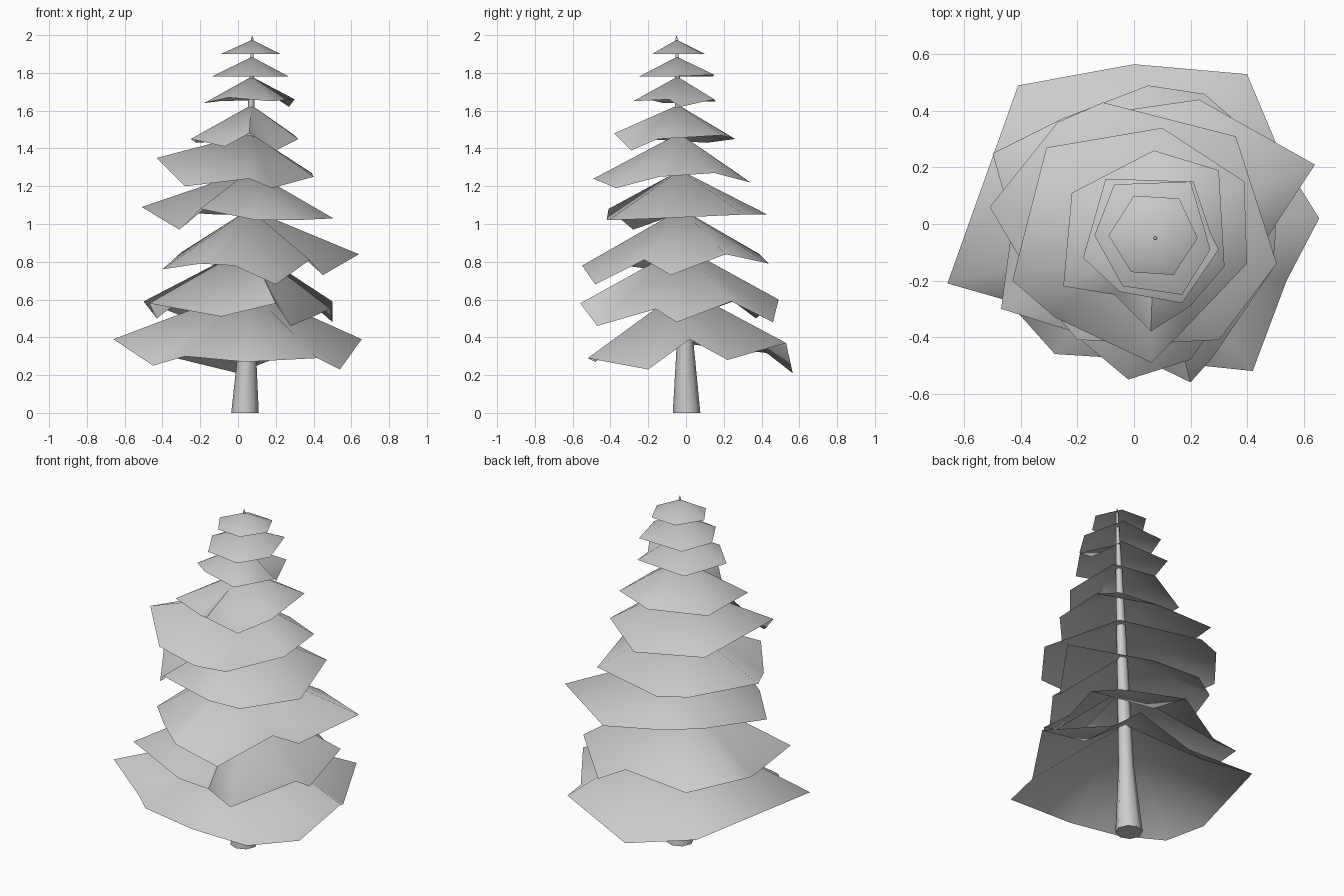
import bpy
import bmesh
import math
from mathutils import Vector

# Remove the default cube only
default_cube = bpy.data.objects.get("Cube")
if default_cube:
    bpy.data.objects.remove(default_cube, do_unlink=True)

# One plain grey for the whole tree
grey = bpy.data.materials.new("light grey")
grey.use_nodes = True
colour = (0.6, 0.6, 0.6, 1)
grey.diffuse_color = colour
grey.node_tree.nodes["Principled BSDF"].inputs["Base Color"].default_value = colour

# Leaning trunk: centre and radius at a few heights
TRUNK_PATH = [
    (Vector((0.037, 0.003, 0)), 0.073),
    (Vector((0.05, -0.005, 0.4)), 0.042),
    (Vector((0.07, -0.04, 1.6)), 0.018),
    (Vector((0.075, -0.05, 1.98)), 0.006),
]


def trunk_centre(height):
    """Point on the trunk axis at a given height."""
    for (low, _), (high, _) in zip(TRUNK_PATH, TRUNK_PATH[1:]):
        if height <= high.z:
            return low.lerp(high, (height - low.z) / (high.z - low.z))
    return TRUNK_PATH[-1][0].copy()


def finish(name, bm, crease_angle):
    """Turn a bmesh into a named, smooth shaded object."""
    bmesh.ops.recalc_face_normals(bm, faces=bm.faces)
    mesh = bpy.data.meshes.new(name)
    bm.to_mesh(mesh)
    bm.free()
    mesh.materials.append(grey)
    obj = bpy.data.objects.new(name, mesh)
    bpy.context.collection.objects.link(obj)
    bpy.ops.object.select_all(action="DESELECT")
    obj.select_set(True)
    bpy.context.view_layer.objects.active = obj
    bpy.ops.object.shade_smooth_by_angle(angle=math.radians(crease_angle))
    return obj


def build_trunk(sides=8):
    """Tapered tube with a closed foot and a pointed tip."""
    bm = bmesh.new()
    rings = []
    for centre, radius in TRUNK_PATH:
        ring = []
        for i in range(sides):
            angle = math.tau * i / sides
            offset = Vector((math.cos(angle), math.sin(angle), 0)) * radius
            ring.append(bm.verts.new(centre + offset))
        rings.append(ring)
    for lower, upper in zip(rings, rings[1:]):
        for i in range(sides):
            j = (i + 1) % sides
            bm.faces.new((lower[i], lower[j], upper[j], upper[i]))
    bm.faces.new(rings[0][::-1])
    tip = bm.verts.new(TRUNK_PATH[-1][0] + Vector((0, 0, 0.02)))
    for i in range(sides):
        bm.faces.new((rings[-1][i], rings[-1][(i + 1) % sides], tip))
    return finish("trunk", bm, 50)


def build_tier(name, apex_height, rim):
    """Thin ragged skirt of foliage; rim corners (x, y, z) are in hundredths."""
    bm = bmesh.new()
    apex = trunk_centre(apex_height)
    apex.z = apex_height
    apex_vert = bm.verts.new(apex)
    corners = [Vector(corner) / 100 for corner in rim]
    corners.sort(key=lambda c: math.atan2(c.y - apex.y, c.x - apex.x))
    rim_verts = [bm.verts.new(corner) for corner in corners]
    for i, vert in enumerate(rim_verts):
        following = rim_verts[(i + 1) % len(rim_verts)]
        bm.faces.new((apex_vert, vert, following))
    tier = finish(name, bm, 80)
    # Every skirt must face upward
    if sum(face.normal.z for face in tier.data.polygons) < 0:
        tier.data.flip_normals()
    return tier


build_trunk()

# Foliage skirts from the ground up
build_tier("foliage_lowest", 0.66, [
    (54, -20, 23), (65.5, 2, 39), (53, 22, 28), (40, 53, 37), (0, 56.5, 21),
    (-41, 49, 31), (-66, -21, 39), (-45, -27, 25), (-28, -46, 30),
    (4, -48, 27), (42, -52, 29)])
build_tier("foliage_second", 0.88, [
    (49, -16, 55), (50, -5, 48), (50, 24, 59), (25, 46, 48), (5, 49, 60),
    (-26, 37, 50), (-50, 25, 59), (-43, 0, 50), (-47, -30, 58),
    (-9, -42, 51), (20, -56, 58), (28, -47, 46)])
build_tier("foliage_third", 1.08, [
    (45, -8, 73), (64, 21, 84), (23, 44, 79), (-12, 39, 84),
    (-30, 27, 85), (-40, -18, 76), (-20, -40, 79), (-2, -55, 78),
    (20, -48, 68), (38, -22, 81)])
build_tier("foliage_fourth", 1.285, [
    (50.5, -14, 103), (36, 31, 105), (-11, 43, 105), (-27, 36, 106),
    (-51, 6, 109), (-31, -28, 97), (-20, -41, 108), (10, -42, 102),
    (30, -41, 102)])
build_tier("foliage_fifth", 1.48, [
    (40, -14, 125), (39, 15, 127), (10, 34, 122), (-31, 27, 127),
    (-43, -20, 135), (-28, -33, 120), (6, -49, 124), (18, -37, 119)])
build_tier("foliage_sixth", 1.63, [
    (32, -15, 145), (30, 19, 147), (7, 26, 145), (-22, 11, 143),
    (-25, -22, 145), (-7, -25, 141), (6, -38, 148), (20, -29, 139)])
build_tier("foliage_seventh", 1.78, [
    (30, -9, 166), (27, -3, 162), (21, 15, 166), (-10, 16, 165),
    (-18, -12, 164), (-5, -24, 167), (17, -28, 165)])
build_tier("foliage_eighth", 1.885, [
    (27, -9, 178), (20, 15, 179), (-7, 14, 178), (-14, -4, 178),
    (-4, -22, 178), (17, -25, 178)])
build_tier("foliage_top", 1.975, [
    (22.5, -5, 190), (16, 9, 190), (0, 10, 190), (-9, -4, 190),
    (-1, -17, 190), (14, -18, 190)])
